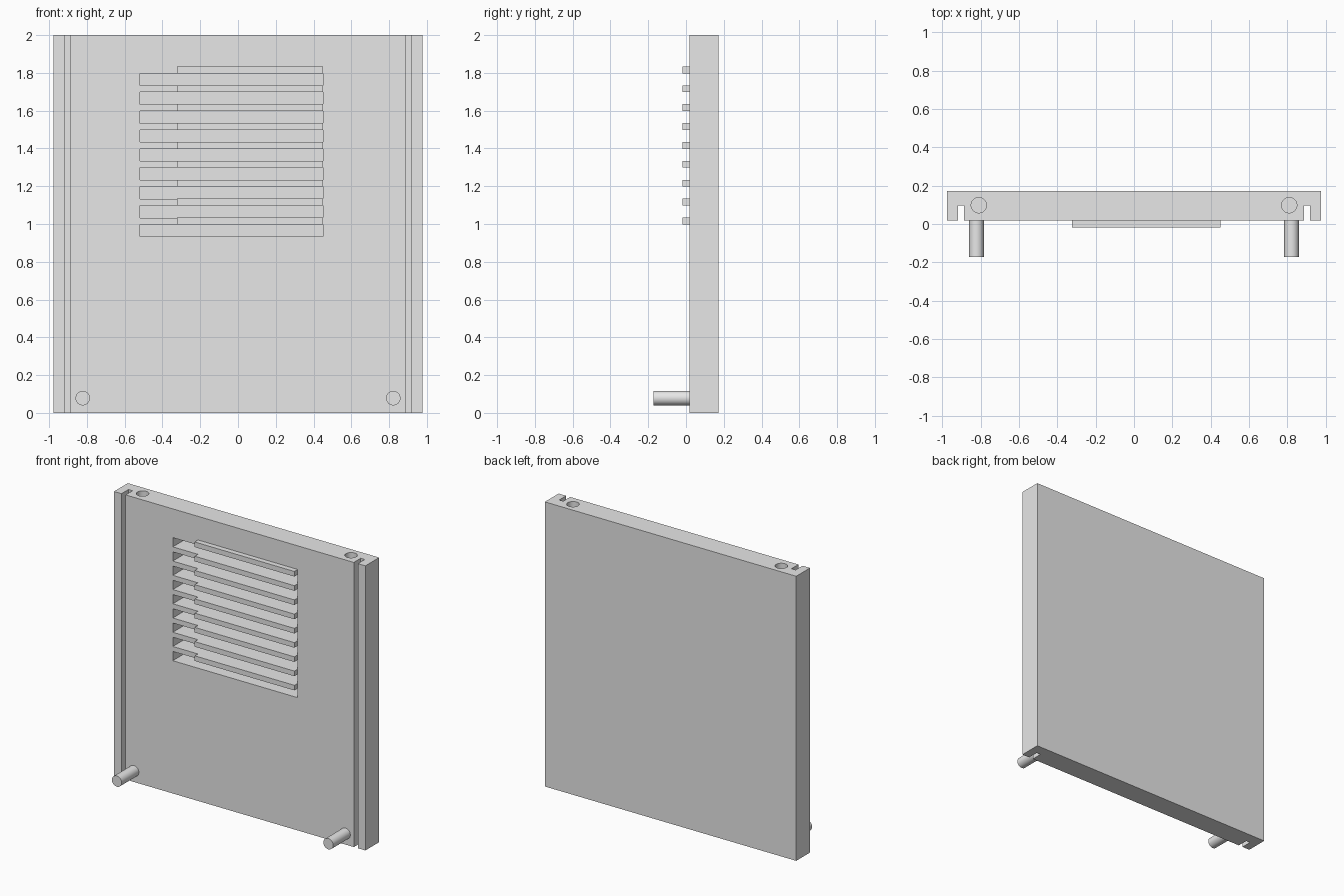
import bpy, bmesh
from mathutils import Matrix, Vector

old = bpy.data.objects.get("Cube")
if old:
    bpy.data.objects.remove(old, do_unlink=True)

grey = bpy.data.materials.new("light grey")
grey.use_nodes = True
grey.diffuse_color = (0.8, 0.8, 0.8, 1)
grey.node_tree.nodes["Principled BSDF"].inputs["Base Color"].default_value = (0.8, 0.8, 0.8, 1)

HALF_W, HEIGHT = 0.977, 2.0
FRONT, BACK = 0.019, 0.172
SLOT_COUNT, PITCH = 9, 0.1
RIGHT_END = 0.451


def finish(name, bm):
    bmesh.ops.recalc_face_normals(bm, faces=bm.faces)
    mesh = bpy.data.meshes.new(name)
    bm.to_mesh(mesh)
    bm.free()
    mesh.materials.append(grey)
    ob = bpy.data.objects.new(name, mesh)
    bpy.context.collection.objects.link(ob)
    return ob


def add_box(bm, lo, hi):
    lo, hi = Vector(lo), Vector(hi)
    matrix = Matrix.Translation((lo + hi) / 2) @ Matrix.Diagonal((*(hi - lo), 1))
    bmesh.ops.create_cube(bm, size=1, matrix=matrix)


def add_cylinder(bm, centre, radius, depth, axis):
    turn = Vector((0, 0, 1)).rotation_difference(Vector(axis)).to_matrix().to_4x4()
    bmesh.ops.create_cone(bm, cap_ends=True, segments=48, radius1=radius, radius2=radius,
                          depth=depth, matrix=Matrix.Translation(centre) @ turn)


def smooth(ob):
    bpy.ops.object.select_all(action="DESELECT")
    ob.select_set(True)
    bpy.context.view_layer.objects.active = ob
    bpy.ops.object.shade_smooth_by_angle()


# Panel: grooved plan profile extruded upward
half = [(HALF_W, BACK), (HALF_W, FRONT), (0.919, FRONT), (0.919, 0.096),
        (0.887, 0.096), (0.887, FRONT)]
profile = half + [(-x, y) for x, y in reversed(half)]
bm = bmesh.new()
base = bm.faces.new([bm.verts.new((x, y, 0)) for x, y in profile])
top = bmesh.ops.extrude_face_region(bm, geom=[base])["geom"]
bmesh.ops.translate(bm, vec=(0, 0, HEIGHT),
                    verts=[v for v in top if isinstance(v, bmesh.types.BMVert)])
panel = finish("panel", bm)

# Cutter: blind slots in the front and round sockets in the top edge
bm = bmesh.new()
for i in range(SLOT_COUNT):
    z = 0.998 + i * PITCH
    add_box(bm, (-0.52, -0.1, z - 0.065), (RIGHT_END, FRONT + 0.13, z))
for side in (-1, 1):
    add_cylinder(bm, (side * 0.81, 0.098, HEIGHT), 0.04, 0.4, (0, 0, 1))
cutter = finish("recess_cutter", bm)
cutter.hide_render = True

cut = panel.modifiers.new("recesses", "BOOLEAN")
cut.operation = "DIFFERENCE"
cut.solver = "EXACT"
cut.object = cutter
bpy.ops.object.select_all(action="DESELECT")
panel.select_set(True)
bpy.context.view_layer.objects.active = panel
bpy.ops.object.modifier_apply(modifier=cut.name)
bpy.data.objects.remove(cutter, do_unlink=True)
smooth(panel)

# Raised slats, one sitting on the upper lip of each slot
bm = bmesh.new()
for i in range(SLOT_COUNT):
    z = 0.998 + i * PITCH
    add_box(bm, (-0.324, -0.018, z), (RIGHT_END, FRONT, z + 0.036))
finish("slats", bm)

# Pegs at the lower front corners
for name, side in (("left_peg", 1), ("right_peg", -1)):
    bm = bmesh.new()
    add_cylinder(bm, (side * 0.822, (FRONT - BACK) / 2, 0.078), 0.038, FRONT + BACK, (0, 1, 0))
    smooth(finish(name, bm))
